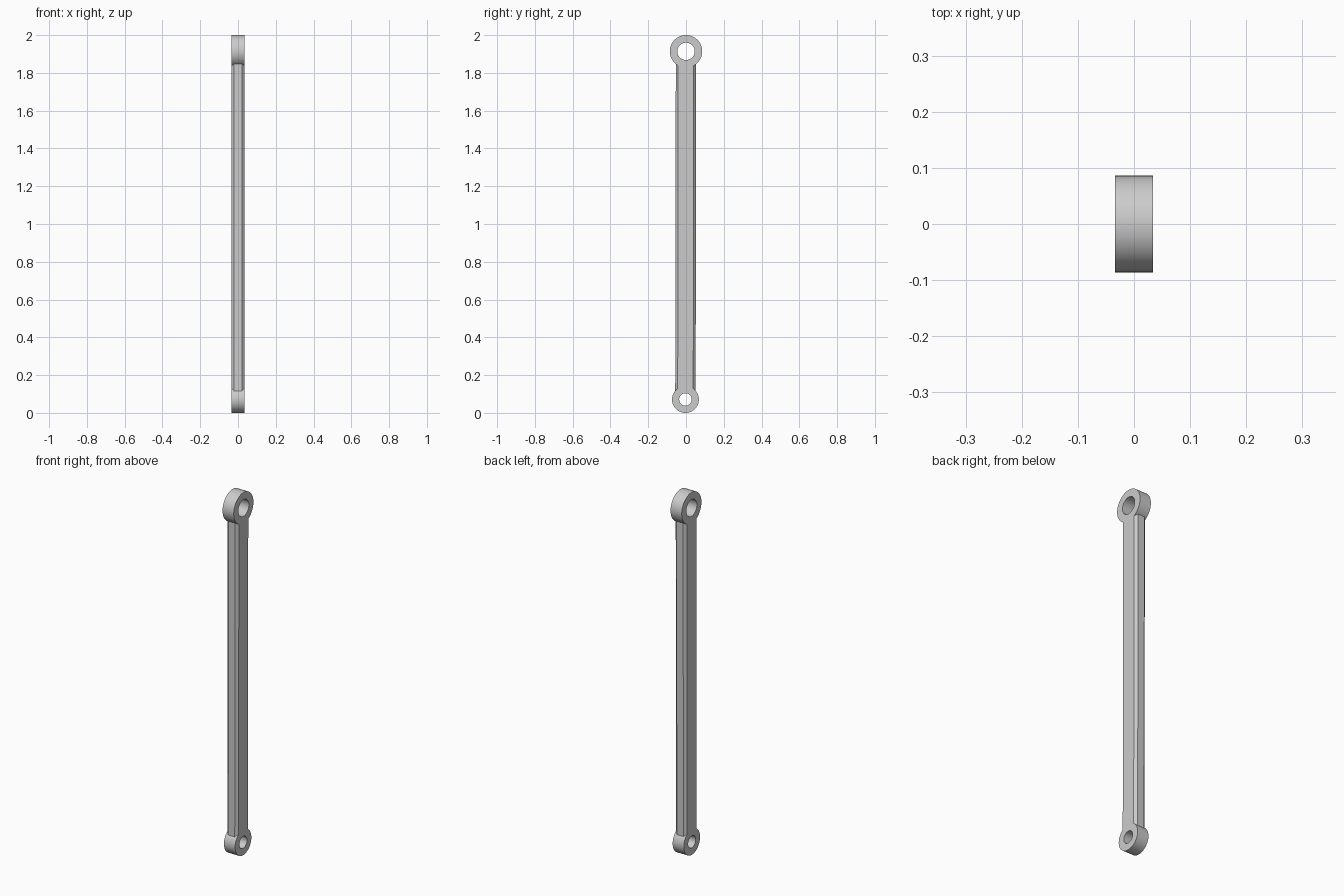
import bpy, bmesh, math
from mathutils import Matrix, Vector

cube = bpy.data.objects.get("Cube")
if cube:
    bpy.data.objects.remove(cube, do_unlink=True)

metal = bpy.data.materials.new("grey metal")
metal.use_nodes = True
GREY = (0.6, 0.6, 0.6, 1)
metal.diffuse_color = GREY
metal.node_tree.nodes["Principled BSDF"].inputs["Base Color"].default_value = GREY

HALF = 0.034                      # half thickness along x
TOP = Vector((0, 0, 1.914))       # eye centres
LOW = Vector((0, -0.003, 0.071))


def make_object(name, bm):
    bmesh.ops.recalc_face_normals(bm, faces=bm.faces)
    mesh = bpy.data.meshes.new(name)
    bm.to_mesh(mesh)
    bm.free()
    mesh.materials.append(metal)
    obj = bpy.data.objects.new(name, mesh)
    bpy.context.collection.objects.link(obj)
    return obj


def disc(name, centre, radius, half):
    """Solid cylinder lying along x."""
    bm = bmesh.new()
    bmesh.ops.create_cone(bm, cap_ends=True, segments=64, radius1=radius,
                          radius2=radius, depth=2 * half,
                          matrix=Matrix.Translation(centre) @ Matrix.Rotation(math.pi / 2, 4, 'Y'))
    return make_object(name, bm)


# Shaft: chamfered bar leaning slightly between the two eyes
bm = bmesh.new()
quarter = [(HALF, 0.041), (0.02, 0.054)]
section = quarter + [(-x, y) for x, y in reversed(quarter)]
section += [(-x, -y) for x, y in section]
low_loop = [bm.verts.new((x, y + LOW.y, 0.108)) for x, y in section]
top_loop = [bm.verts.new((x, y + TOP.y, 1.86)) for x, y in section]
bm.faces.new(low_loop)
bm.faces.new(top_loop)
for i in range(len(section)):
    j = (i + 1) % len(section)
    bm.faces.new((low_loop[i], low_loop[j], top_loop[j], top_loop[i]))
rod = make_object("link_rod", bm)

# Eyes are fused to the shaft, then bored through
helpers = []
for part, centre, outer, bore in (("top", TOP, 0.086, 0.046), ("bottom", LOW, 0.071, 0.033)):
    for kind, radius, half, op in (("eye", outer, HALF, 'UNION'),
                                   ("bore", bore, HALF * 2, 'DIFFERENCE')):
        helper = disc(part + "_" + kind, centre, radius, half)
        helper.hide_render = True
        mod = rod.modifiers.new(helper.name, 'BOOLEAN')
        mod.operation = op
        mod.solver = 'EXACT'
        mod.object = helper
        helpers.append(helper)

bpy.context.view_layer.update()
depsgraph = bpy.context.evaluated_depsgraph_get()
fused = bpy.data.meshes.new_from_object(rod.evaluated_get(depsgraph))
rod.modifiers.clear()
rod.data = fused
for helper in helpers:
    bpy.data.objects.remove(helper, do_unlink=True)

# Smooth round surfaces, crisp edges
bpy.ops.object.select_all(action='DESELECT')
rod.select_set(True)
bpy.context.view_layer.objects.active = rod
bpy.ops.object.shade_smooth_by_angle(angle=math.radians(30))
